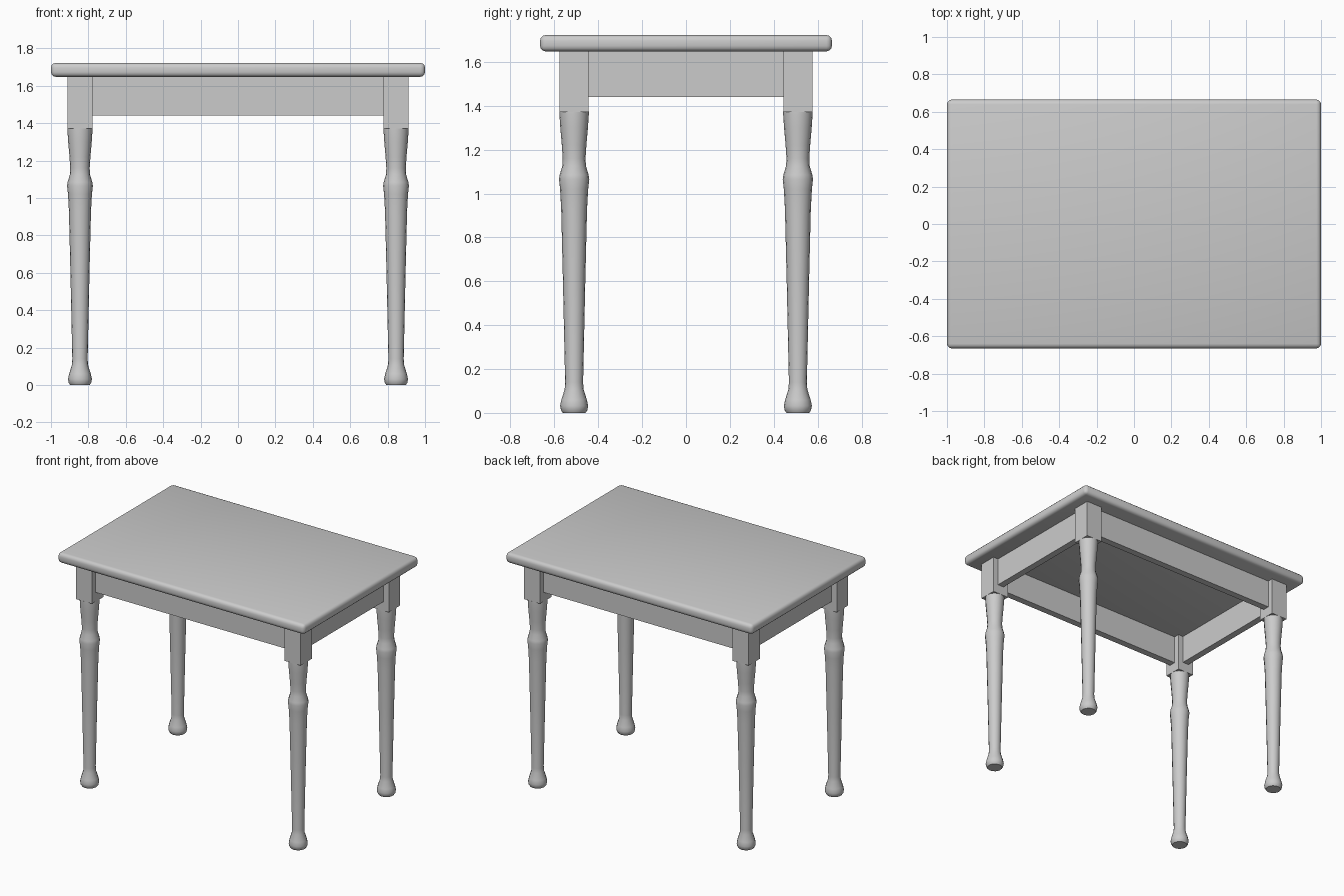
import bpy, bmesh, math

if "Cube" in bpy.data.objects:
    bpy.data.objects.remove(bpy.data.objects["Cube"])

LX, LY = 0.845, 0.51          # leg centre
BLOCK = 0.132                 # leg block width


def finish(name, bm, smooth=True):
    bmesh.ops.recalc_face_normals(bm, faces=bm.faces)
    mesh = bpy.data.meshes.new(name)
    bm.to_mesh(mesh)
    bm.free()
    ob = bpy.data.objects.new(name, mesh)
    bpy.context.collection.objects.link(ob)
    if smooth:
        bpy.ops.object.select_all(action='DESELECT')
        ob.select_set(True)
        bpy.context.view_layer.objects.active = ob
        bpy.ops.object.shade_smooth_by_angle(angle=math.radians(40))
    return ob


def box(name, center, size, bevel=0.0, segments=3):
    bm = bmesh.new()
    bmesh.ops.create_cube(bm, size=1)
    bmesh.ops.scale(bm, vec=size, verts=bm.verts)
    bmesh.ops.translate(bm, vec=center, verts=bm.verts)
    if bevel:
        bmesh.ops.bevel(bm, geom=bm.edges[:], offset=bevel, segments=segments,
                        profile=0.5, affect='EDGES')
    return finish(name, bm, bool(bevel))


def lathe(name, profile, x, y, sides=16):
    bm = bmesh.new()
    rings = []
    for r, z in profile:
        angles = [2 * math.pi * i / sides for i in range(sides)]
        rings.append([bm.verts.new((x + r * math.cos(a), y + r * math.sin(a), z))
                      for a in angles])
    for low, high in zip(rings, rings[1:]):
        for i in range(sides):
            j = (i + 1) % sides
            bm.faces.new((low[i], low[j], high[j], high[i]))
    bm.faces.new(rings[0])
    bm.faces.new(rings[-1])
    return finish(name, bm)


# Table top with rounded rim
box("table_top", (0, 0, 1.685), (2.0, 1.33, 0.074), 0.025)

# Turned leg profile: radius, height
leg_profile = [
    (0.052, 0.0), (0.060, 0.012), (0.064, 0.032), (0.058, 0.06), (0.043, 0.108),
    (0.041, 0.14), (0.051, 0.60), (0.059, 0.93), (0.064, 1.02), (0.069, 1.065),
    (0.066, 1.085), (0.054, 1.125), (0.052, 1.16), (0.056, 1.22),
    (0.063, 1.30), (0.067, 1.36), (0.067, 1.373),
]

# Legs and the square blocks above them
for sy, end in ((-1, "front"), (1, "back")):
    for sx, side in ((-1, "left"), (1, "right")):
        lathe(f"{end}_{side}_leg", leg_profile, sx * LX, sy * LY)
        box(f"{end}_{side}_leg_block", (sx * LX, sy * LY, 1.51),
            (BLOCK, BLOCK, 0.276))

# Aprons between the blocks
for s, end, side in ((-1, "front", "left"), (1, "back", "right")):
    box(f"{end}_apron", (0, s * LY, 1.544), (2 * LX - BLOCK + 0.01, 0.05, 0.208))
    box(f"{side}_apron", (s * LX, 0, 1.544), (0.05, 2 * LY - BLOCK + 0.01, 0.208))
